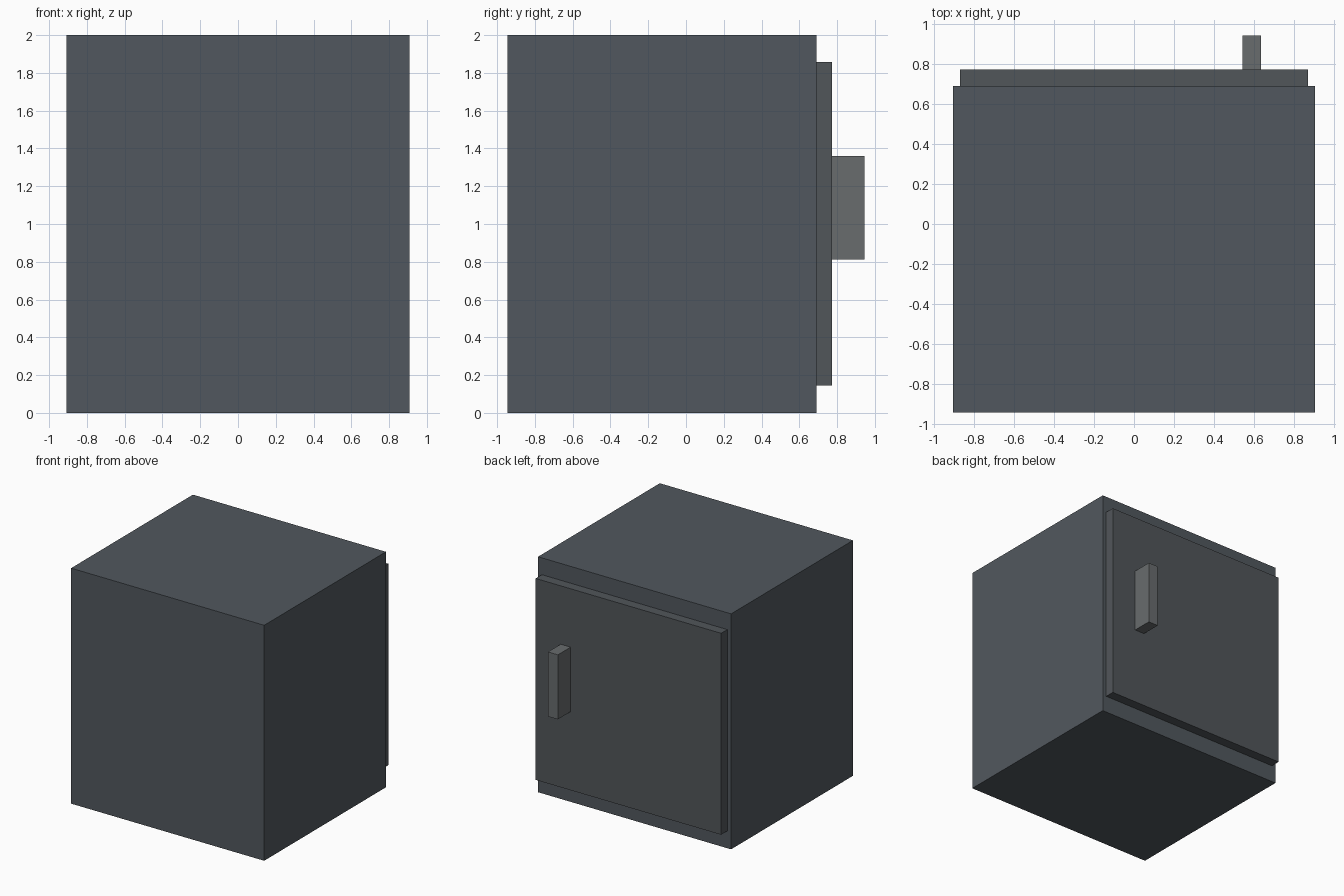
import bpy

if "Cube" in bpy.data.objects:
    bpy.data.objects.remove(bpy.data.objects["Cube"])


def material(name, rgb):
    mat = bpy.data.materials.new(name)
    mat.diffuse_color = (*rgb, 1)
    mat.use_nodes = True
    mat.node_tree.nodes["Principled BSDF"].inputs["Base Color"].default_value = mat.diffuse_color
    return mat


def box(name, low, high, mat):
    """Box spanning two opposite corners."""
    center = [(a + b) / 2 for a, b in zip(low, high)]
    bpy.ops.mesh.primitive_cube_add(size=1, location=center)
    obj = bpy.context.object
    obj.name = name
    obj.scale = [b - a for a, b in zip(low, high)]
    bpy.ops.object.transform_apply(location=False, rotation=False, scale=True)
    obj.data.materials.append(mat)
    return obj


dark = material("dark_enamel", (0.083, 0.097, 0.112))
door_grey = material("door_grey", (0.083, 0.093, 0.102))
metal = material("handle_metal", (0.14, 0.15, 0.155))

# Cabinet body
box("cabinet", (-0.907, -0.944, 0), (0.907, 0.69, 2), dark)

# Door panel on the back side
box("door", (-0.871, 0.69, 0.146), (0.871, 0.773, 1.857), door_grey)

# Upright handle
box("handle", (0.543, 0.773, 0.813), (0.636, 0.944, 1.361), metal)
